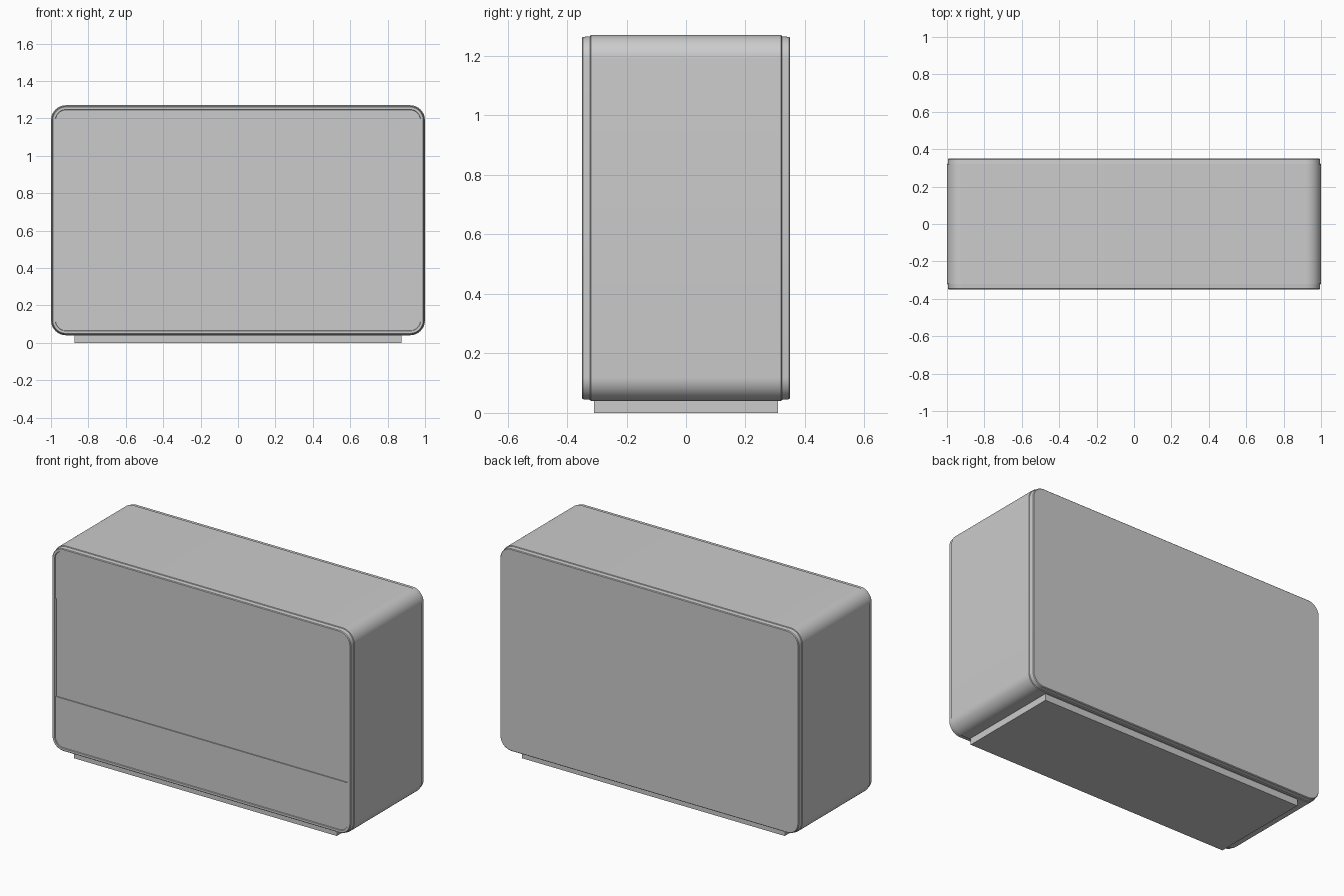
import bpy, bmesh, math

cube = bpy.data.objects.get("Cube")
if cube:
    bpy.data.objects.remove(cube, do_unlink=True)

grey = bpy.data.materials.new("plain grey")
grey.use_nodes = True
colour = (0.6, 0.6, 0.6, 1)
grey.diffuse_color = colour
grey.node_tree.nodes["Principled BSDF"].inputs["Base Color"].default_value = colour

HALF_W, HALF_H, MID_Z, RADIUS = 1.0, 0.615, 0.655, 0.08


def rounded_ring(bm, y, inset, steps=12):
    """Rounded rectangle of vertices in the xz plane."""
    r = RADIUS - inset
    ring = []
    for quarter, (sx, sz) in enumerate([(1, 1), (-1, 1), (-1, -1), (1, -1)]):
        for i in range(steps + 1):
            a = (quarter + i / steps) * math.pi / 2
            ring.append(bm.verts.new((sx * (HALF_W - RADIUS) + r * math.cos(a), y,
                                      MID_Z + sz * (HALF_H - RADIUS) + r * math.sin(a))))
    return ring


def loft(name, sections):
    bm = bmesh.new()
    rings = [rounded_ring(bm, y, inset) for y, inset in sections]
    for a, b in zip(rings, rings[1:]):
        for i in range(len(a)):
            j = (i + 1) % len(a)
            bm.faces.new((a[i], a[j], b[j], b[i]))
    bm.faces.new(rings[0])
    bm.faces.new(rings[-1])
    bmesh.ops.recalc_face_normals(bm, faces=bm.faces)
    mesh = bpy.data.meshes.new(name)
    bm.to_mesh(mesh)
    bm.free()
    obj = bpy.data.objects.new(name, mesh)
    bpy.context.collection.objects.link(obj)
    mesh.materials.append(grey)
    return obj


def box(name, size, centre):
    bpy.ops.mesh.primitive_cube_add(size=1, location=centre)
    obj = bpy.context.object
    obj.name = name
    obj.scale = size
    bpy.ops.object.transform_apply(location=False, rotation=False, scale=True)
    obj.data.materials.append(grey)
    return obj


# Cabinet: raised sleeve, slightly smaller ends, front rim and sunken front panel
cabinet = loft("cabinet", [
    (0.35, 0.010), (0.346, 0.006), (0.322, 0.004), (0.32, 0),
    (-0.32, 0), (-0.322, 0.004), (-0.346, 0.006), (-0.35, 0.010),
    (-0.35, 0.023), (-0.346, 0.025)])

# Wide recess across the middle of the front
cutter = box("recess_cutter", (1.944, 0.02, 0.59), (0, -0.35, 0.655))
cutter.hide_render = True
cut = cabinet.modifiers.new("recess", 'BOOLEAN')
cut.operation = 'DIFFERENCE'
cut.solver = 'EXACT'
cut.object = cutter
bpy.context.view_layer.objects.active = cabinet
bpy.ops.object.modifier_apply(modifier=cut.name)
bpy.data.objects.remove(cutter, do_unlink=True)

bpy.ops.object.select_all(action='DESELECT')
cabinet.select_set(True)
bpy.context.view_layer.objects.active = cabinet
bpy.ops.object.shade_smooth_by_angle(angle=math.radians(30))

# Base plinth
box("base_plinth", (1.75, 0.62, 0.05), (0, 0, 0.025))
